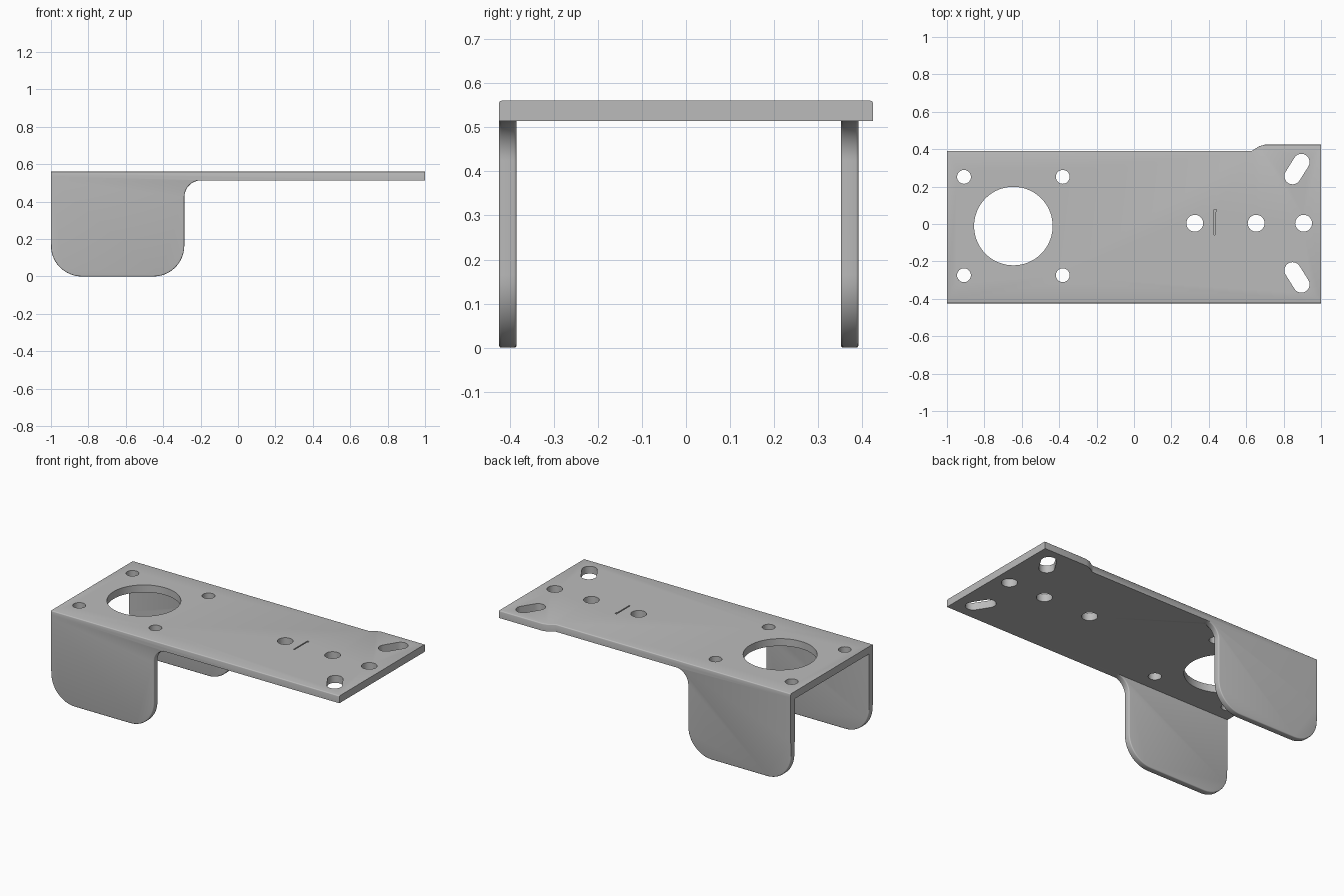
import bpy, bmesh
from math import cos, sin, pi, atan2, radians

cube = bpy.data.objects.get("Cube")
if cube:
    bpy.data.objects.remove(cube, do_unlink=True)

TOP, UNDER = 0.56, 0.514          # plate faces
FRONT, BACK, TAB = -0.424, 0.391, 0.424
ROUND = 0.006                     # small edge rounding

metal = bpy.data.materials.new("Bare grey metal")
metal.use_nodes = True
grey = (0.5, 0.5, 0.5, 1)
metal.diffuse_color = grey
metal.node_tree.nodes["Principled BSDF"].inputs["Base Color"].default_value = grey


def arc(cx, cy, r, start, end, steps=12):
    angles = [radians(start + (end - start) * i / steps) for i in range(steps + 1)]
    return [(cx + r * cos(a), cy + r * sin(a)) for a in angles]


def prism(name, outline, lift, offset, rounded=None):
    """Extrude an outline; lift maps its points to 3D, rounded picks edges to soften."""
    bm = bmesh.new()
    face = bm.faces.new([bm.verts.new(lift(*p)) for p in outline])
    moved = bmesh.ops.extrude_face_region(bm, geom=[face])["geom"]
    bmesh.ops.translate(bm, vec=offset, verts=[g for g in moved if isinstance(g, bmesh.types.BMVert)])
    bmesh.ops.recalc_face_normals(bm, faces=bm.faces)
    if rounded:
        edges = [e for e in bm.edges if rounded(e.verts[0].co, e.verts[1].co)]
        bmesh.ops.bevel(bm, geom=edges, offset=ROUND, segments=3, profile=0.5, affect='EDGES')
    mesh = bpy.data.meshes.new(name)
    bm.to_mesh(mesh)
    bm.free()
    obj = bpy.data.objects.new(name, mesh)
    bpy.context.collection.objects.link(obj)
    mesh.materials.append(metal)
    return obj


def combine(target, tool, operation):
    mod = target.modifiers.new(tool.name, 'BOOLEAN')
    mod.object, mod.operation, mod.solver = tool, operation, 'EXACT'
    tool.hide_render = True
    helpers.append(tool)


helpers = []

# Flat plate with a wider tab at the back of its +x end
plate_outline = [(-1, FRONT), (1, FRONT), (1, TAB), (0.70, TAB), (0.67, 0.416), (0.63, BACK), (-1, BACK)]
bracket = prism("bracket", plate_outline, lambda x, y: (x, y, UNDER), (0, 0, TOP - UNDER),
                lambda a, b: min(a.z, b.z) > TOP - 0.001 and abs(a.x - b.x) > 0.001)

# Two side flanges with rounded lower corners and a fillet under the plate
R, EDGE, FILLET, JOIN = 0.165, -0.287, 0.09, 0.535
flange_outline = [(-1, JOIN)]
flange_outline += arc(-1 + R, R, R, 180, 270)
flange_outline += arc(EDGE - R, R, R, 270, 360)
flange_outline += arc(EDGE + FILLET, UNDER - FILLET, FILLET, 180, 90)
flange_outline += [(EDGE + FILLET, JOIN)]


def flange_rim(a, b):
    return (abs(a.y - b.y) < 0.001 and max(a.z, b.z) < UNDER + 0.001
            and (a.x + b.x) / 2 > -0.9999)


for name, y in (("front_flange", FRONT), ("back_flange", BACK - 0.04)):
    flange = prism(name, flange_outline, lambda x, z, y=y: (x, y, z), (0, 0.04, 0), flange_rim)
    combine(bracket, flange, 'UNION')


def cut(name, outline, depth=0.2):
    cutter = prism(name, outline, lambda x, y: (x, y, TOP + 0.1), (0, 0, -0.1 - depth))
    combine(bracket, cutter, 'DIFFERENCE')


def cut_round(name, x, y, r, steps=32):
    cut(name, arc(x, y, r, 0, 360, steps)[:-1])


def cut_slot(name, x1, y1, x2, y2, r):
    turn = atan2(y2 - y1, x2 - x1) * 180 / pi
    cut(name, arc(x2, y2, r, turn - 90, turn + 90) + arc(x1, y1, r, turn + 90, turn + 270))


# Motor opening with four screw holes around it
MX, MY = -0.645, -0.011
cut_round("large_opening", MX, MY, 0.21, 72)
for sx in (-1, 1):
    for sy in (-1, 1):
        cut_round("screw_hole", MX + sx * 0.264, MY + sy * 0.263, 0.037)

# Row of holes along the middle
for x in (0.325, 0.653, 0.907):
    cut_round("middle_hole", x, 0.004, 0.045)

# Slanted slots at the +x end
for side in (-1, 1):
    cut_slot("slanted_slot", 0.848, 0.004 + side * 0.252, 0.895, 0.004 + side * 0.327, 0.044)

# Shallow scribed mark
cut("scribed_mark", [(0.427, -0.06), (0.434, -0.06), (0.434, 0.06), (0.44, 0.07), (0.44, 0.078), (0.427, 0.078)], 0.012)

# Bake the cuts and drop the helpers
depsgraph = bpy.context.evaluated_depsgraph_get()
solid = bpy.data.meshes.new_from_object(bracket.evaluated_get(depsgraph))
bracket.modifiers.clear()
bracket.data = solid
for helper in helpers:
    bpy.data.objects.remove(helper, do_unlink=True)
solid.materials.clear()
solid.materials.append(metal)
for poly in solid.polygons:
    poly.material_index = 0

bpy.ops.object.select_all(action='DESELECT')
bracket.select_set(True)
bpy.context.view_layer.objects.active = bracket
bpy.ops.object.shade_smooth_by_angle(angle=radians(32))
